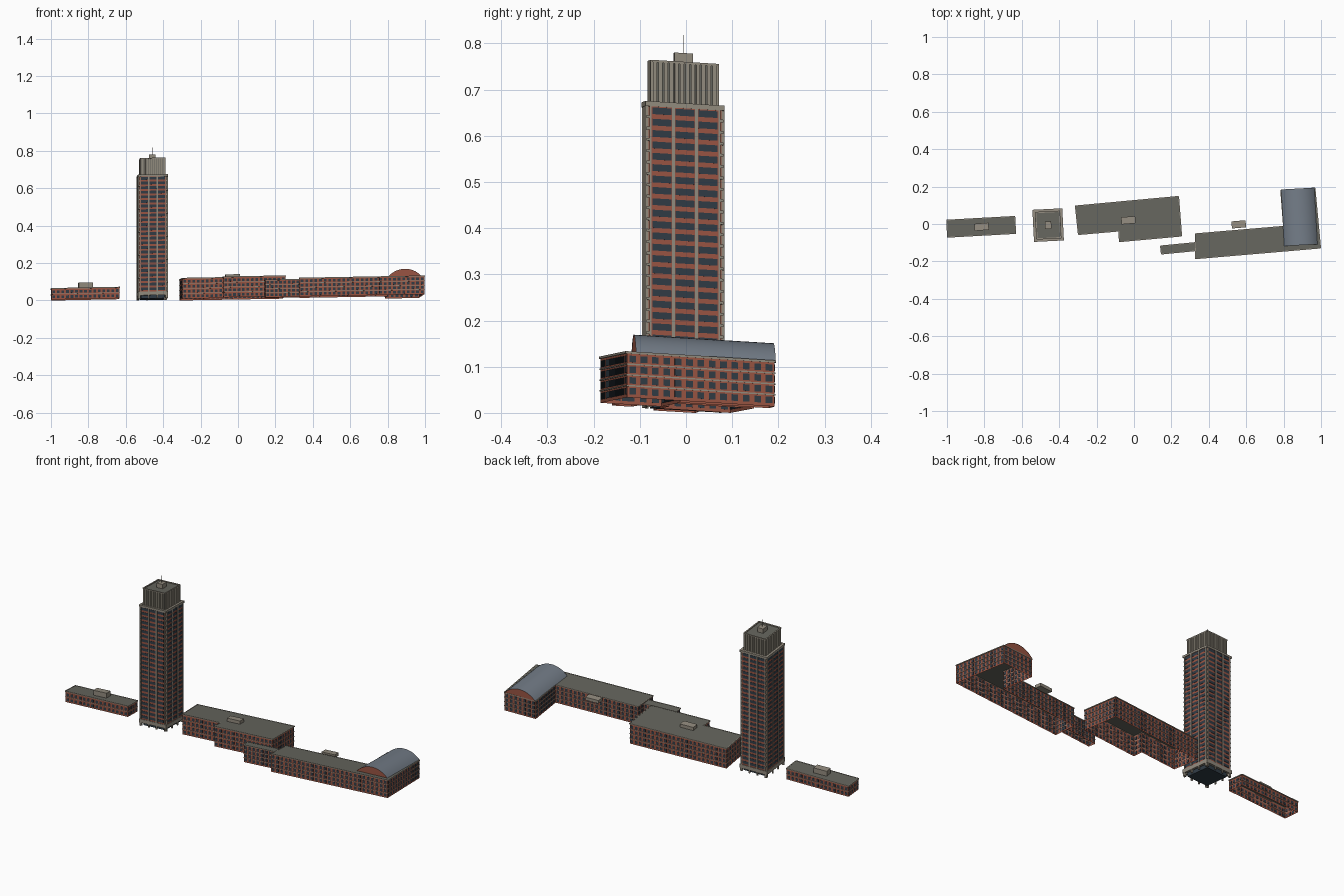
import bpy, bmesh, math
from mathutils import Matrix, Vector

if "Cube" in bpy.data.objects:
    bpy.data.objects.remove(bpy.data.objects["Cube"])

def mat(name, r, g, b):
    m = bpy.data.materials.new(name)
    m.diffuse_color = (r, g, b, 1)
    m.use_nodes = True
    m.node_tree.nodes["Principled BSDF"].inputs["Base Color"].default_value = m.diffuse_color
    return m

BRICK = mat("brick", .32, .09, .055)
STONE = mat("stone", .29, .26, .21)
GLASS = mat("glass", .03, .045, .06)
ROOF = mat("roof", .13, .13, .11)
METAL = mat("metal", .17, .20, .24)

def finish(bm, name, material, smooth=False):
    # the whole site follows a gently sloping plane, uprights stay vertical
    for v in bm.verts:
        v.co.z += .023 * v.co.x - .06 * v.co.y
    me = bpy.data.meshes.new(name)
    bm.to_mesh(me)
    bm.free()
    me.materials.append(material)
    for p in me.polygons:
        p.use_smooth = smooth
    ob = bpy.data.objects.new(name, me)
    bpy.context.collection.objects.link(ob)

def box(bm, M, x0, x1, y0, y1, z0, z1):
    S = Matrix.Diagonal((x1 - x0, y1 - y0, z1 - z0, 1))
    T = Matrix.Translation(((x0 + x1) / 2, (y0 + y1) / 2, (z0 + z1) / 2))
    bmesh.ops.create_cube(bm, size=1, matrix=M @ T @ S)

def frame(x, y, angle):
    return Matrix.Translation((x, y, 0)) @ Matrix.Rotation(angle, 4, 'Z')

def brick_building(name, pts, z0, z1, floors):
    """Open-bottomed brick shell with a flat roof, windows and ledges."""
    wall, roof, win, ledge = (bmesh.new() for _ in range(4))
    roof.faces.new([roof.verts.new((x, y, z1)) for x, y in pts])
    fh = (z1 - z0 - .006) / floors
    for (ax, ay), (bx, by) in zip(pts, pts[1:] + pts[:1]):
        wall.faces.new([wall.verts.new(c) for c in
                        ((ax, ay, z0), (bx, by, z0), (bx, by, z1), (ax, ay, z1))])
        L = math.hypot(bx - ax, by - ay)
        M = frame(ax, ay, math.atan2(by - ay, bx - ax))
        n = max(1, round(L / .0245))
        step = L / n
        for f in range(floors):
            zb = z0 + f * fh
            for i in range(n):
                c = (i + .5) * step
                box(win, M, c - .0072, c + .0072, -.0008, .001, zb + .007, zb + .021)
            if f:
                box(ledge, M, 0, L, -.002, .001, zb + .001, zb + .004)
        box(ledge, M, -.001, L + .001, -.003, .001, z1 - .004, z1 + .001)
    bmesh.ops.remove_doubles(wall, verts=wall.verts, dist=1e-5)
    finish(wall, name + "_walls", BRICK)
    finish(roof, name + "_roof", ROOF)
    finish(win, name + "_windows", GLASS)
    finish(ledge, name + "_ledges", STONE)

# low brick buildings
brick_building("west_block", [(-.997, -.07), (-.633, -.05), (-.638, .04), (-1, .02)],
               .024, .084, 2)
brick_building("middle_block", [(-.297, -.056), (-.08, -.037), (-.078, -.094),
                                (.254, -.064), (.238, .147), (-.313, .096)],
               .013, .1235, 4)
brick_building("link_block", [(.147, -.16), (.331, -.142), (.327, -.10), (.142, -.118)],
               .003, .098, 4)
brick_building("east_block", [(.33, -.185), (.997, -.128), (.967, .192), (.785, .18),
                              (.8, -.013), (.328, -.053)], .003, .102, 4)

# rooftop plant boxes
for name, x, y, z0, z1 in (("west_plant_box", -.815, -.015, .086, .113),
                           ("middle_plant_box", -.03, .02, .1235, .141),
                           ("east_plant_box", .56, -.002, .09, .107)):
    bm = bmesh.new()
    box(bm, frame(x, y, .085), -.038, .038, -.019, .019, z0, z1)
    finish(bm, name, STONE)

# barrel roof on the east wing
W, RISE, LEN, SEG = .178, .04, .303, 20
R = (W * W / 4 + RISE * RISE) / (2 * RISE)
half = math.asin(W / 2 / R)
arc = []
for i in range(SEG + 1):
    a = -half + 2 * half * i / SEG
    arc.append((W / 2 + R * math.sin(a), .102 + RISE - R + R * math.cos(a)))
M = frame(.803, -.118, .055)
skin, ends = bmesh.new(), bmesh.new()
rows = [[skin.verts.new(M @ Vector((x, y, z))) for x, z in arc] for y in (0, LEN)]
for i in range(SEG):
    skin.faces.new((rows[0][i], rows[0][i + 1], rows[1][i + 1], rows[1][i]))
for y in (.001, LEN - .001):
    ends.faces.new([ends.verts.new(M @ Vector((x, y, z))) for x, z in
                    (arc[::-1] if y < .1 else arc)])
finish(skin, "barrel_roof", METAL, True)
finish(ends, "barrel_gables", BRICK)

# tower
TX, TY = .160, .172
Z0, ZB, ZT, ZC = .017, .052, .679, .769
FLOORS = 25
T = frame(-.459, -.006, .05)
core, glass, stone, roof, lobby = (bmesh.new() for _ in range(5))
hx, hy, nt = TX / 2 - .003, TY / 2 - .003, .008
box(core, T, -hx, hx, -hy + nt, hy - nt, ZB, ZT - .004)
box(core, T, -hx + nt, hx - nt, -hy, hy, ZB, ZT - .004)
box(lobby, T, -hx + .014, hx - .014, -hy + .014, hy - .014, Z0, ZB)
fh = (ZT - .012 - ZB) / FLOORS
for side in range(4):
    w, d = ((TX, TY), (TY, TX))[side % 2]
    S = T @ Matrix.Rotation(side * math.pi / 2, 4, 'Z')
    h, face = w / 2 - .011, -d / 2 + .003
    # piers splitting the face into three bays
    for k in range(4):
        c = -h + 2 * h * k / 3
        pw = .0035 if k in (1, 2) else .0022
        box(stone, S, c - pw, c + pw, face - .003, face + .004, Z0, ZT)
    # window bands with mullions
    for f in range(FLOORS):
        zb = ZB + f * fh + .009
        for k in range(3):
            a = -h + 2 * h * k / 3 + .0042
            b = -h + 2 * h * (k + 1) / 3 - .0042
            box(glass, S, a, b, face - .0008, face + .001, zb, zb + .0145)
    # base band and parapet
    box(stone, S, -w / 2, w / 2, face - .003, face + .009, ZB - .018, ZB + .002)
    box(stone, S, -w / 2, w / 2, face - .003, face + .009, ZT - .011, ZT)
for sx in (-1, 1):
    for sy in (-1, 1):
        # corner slabs in the notches and corner columns at the ground
        for f in range(1, FLOORS):
            z = ZB + f * fh
            cx, cy = sx * (hx - nt / 2), sy * (hy - nt / 2)
            box(stone, T, cx - nt / 2, cx + nt / 2, cy - nt / 2, cy + nt / 2, z, z + .006)
        cx, cy = sx * (TX / 2 - .008), sy * (TY / 2 - .008)
        box(stone, T, cx - .006, cx + .006, cy - .006, cy + .006, Z0, ZB)
box(roof, T, -hx, hx, -hy, hy, ZT - .004, ZT - .002)
finish(core, "tower_body", BRICK)
finish(glass, "tower_windows", GLASS)
finish(stone, "tower_piers", STONE)
finish(lobby, "tower_lobby", GLASS)

# tower crown with vertical fins
CX, CY = .134, .148
crown, fins = bmesh.new(), bmesh.new()
box(crown, T, -CX / 2 + .005, CX / 2 - .005, -CY / 2 + .005, CY / 2 - .005, ZT - .003, ZC - .004)
for side in range(4):
    w, d = ((CX, CY), (CY, CX))[side % 2]
    S = T @ Matrix.Rotation(side * math.pi / 2, 4, 'Z')
    n = 12
    step = (w - .008) / n
    for i in range(n):
        c = -w / 2 + .004 + (i + .5) * step
        box(fins, S, c - step * .36, c + step * .36, -d / 2, -d / 2 + .006, ZT - .003, ZC - .003)
    box(fins, S, -w / 2 + .003, w / 2 - .003, -d / 2, -d / 2 + .007, ZC - .005, ZC)
finish(crown, "crown_core", ROOF)
finish(fins, "crown_fins", STONE)

# machine room and antenna on top
top = bmesh.new()
box(top, T, -.017, .017, -.02, .02, ZC - .005, ZC + .02)
finish(top, "machine_room", STONE)
finish(roof, "tower_roof", ROOF)
mast = bmesh.new()
bmesh.ops.create_cone(mast, cap_ends=True, segments=6, radius1=.0009, radius2=.0006, depth=.042,
                      matrix=T @ Matrix.Translation((0, 0, ZC + .038)))
finish(mast, "antenna", STONE)
